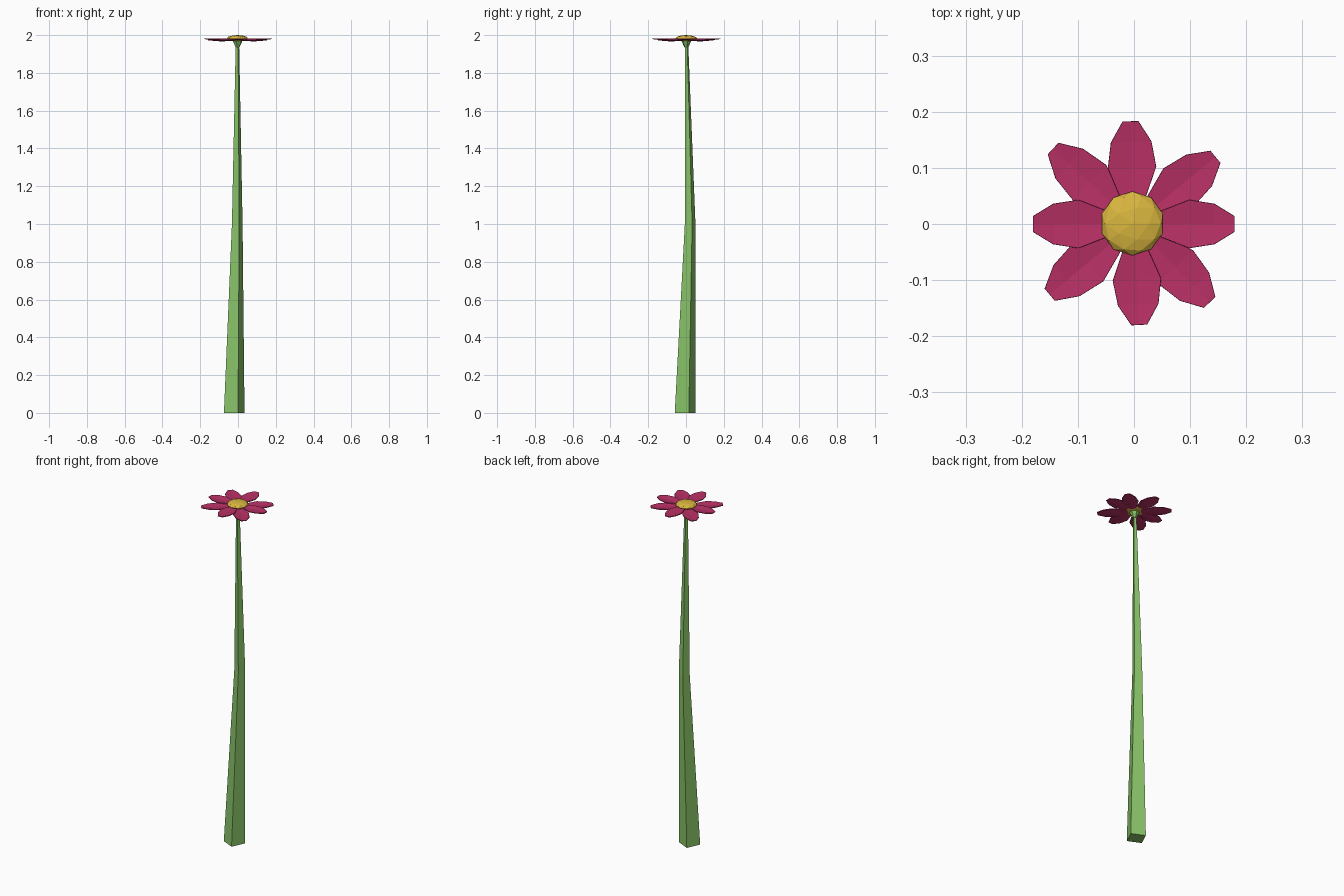
import bpy, bmesh, math
from mathutils import Vector, Matrix

if "Cube" in bpy.data.objects:
    bpy.data.objects.remove(bpy.data.objects["Cube"])


def material(name, color):
    m = bpy.data.materials.new(name)
    m.diffuse_color = (*color, 1)
    m.use_nodes = True
    m.node_tree.nodes["Principled BSDF"].inputs["Base Color"].default_value = m.diffuse_color
    return m


GREEN = material("stem_green", (0.25, 0.55, 0.14))
PINK = material("petal_pink", (0.48, 0.03, 0.13))
GOLD = material("centre_gold", (0.70, 0.47, 0.05))


def finish(bm, name, mat):
    bmesh.ops.recalc_face_normals(bm, faces=bm.faces)
    me = bpy.data.meshes.new(name)
    bm.to_mesh(me)
    bm.free()
    me.materials.append(mat)
    ob = bpy.data.objects.new(name, me)
    bpy.context.collection.objects.link(ob)
    return ob


def loft(name, rings, sides, turn, mat):
    """Closed tapering tube through (x, y, z, radius) rings."""
    bm = bmesh.new()
    loops = []
    for x, y, z, r in rings:
        loops.append([bm.verts.new((x + r * math.cos(turn + 2 * math.pi * i / sides),
                                    y + r * math.sin(turn + 2 * math.pi * i / sides), z))
                      for i in range(sides)])
    for a, b in zip(loops, loops[1:]):
        for i in range(sides):
            j = (i + 1) % sides
            bm.faces.new((a[i], a[j], b[j], b[i]))
    bm.faces.new(loops[0])
    bm.faces.new(loops[-1])
    return finish(bm, name, mat)


# Square, slightly bent stem
loft("stem", [(-0.02, -0.005, 0, 0.058), (-0.004, 0.022, 1.0, 0.030),
              (-0.003, 0.003, 1.94, 0.010)], 4, math.radians(20), GREEN)

# Flared cup under the flower
loft("flower_cup", [(-0.003, 0.002, 1.935, 0.010), (-0.002, 0.002, 1.955, 0.020),
                    (-0.002, 0.002, 1.971, 0.027)], 6, 0.3, GREEN)

# Flattened faceted centre
bm = bmesh.new()
bmesh.ops.create_icosphere(bm, subdivisions=2, radius=1, matrix=Matrix.Translation(
    (-0.003, 0.001, 1.983)) @ Matrix.Diagonal((0.057, 0.057, 0.017, 1)))
finish(bm, "flower_centre", GOLD)

# Petal profile: distance along length (fraction), half width, droop of the midrib
PROFILE = [(0.10, 0.010, 0.001), (0.28, 0.024, 0.003), (0.55, 0.043, 0.005),
           (0.80, 0.036, 0.004), (1.0, 0.014, 0.0)]


def petal(name, angle, length, base_z, tip_z):
    bm = bmesh.new()
    rot = Matrix.Rotation(math.radians(angle), 4, 'Z')
    rows = []
    for t, w, dip in PROFILE:
        z = base_z + (tip_z - base_z) * t
        rows.append([bm.verts.new(rot @ Vector((t * length, s * w, z - (0 if s else dip))))
                     for s in (-1, 0, 1)])
    for a, b in zip(rows, rows[1:]):
        for i in range(2):
            bm.faces.new((a[i], b[i], b[i + 1], a[i + 1]))
    ob = finish(bm, name, PINK)
    sol = ob.modifiers.new("thickness", 'SOLIDIFY')
    sol.thickness = 0.004
    sol.offset = 0


# Eight petals: upright-axis ones sit above the diagonal ones
for i, (ang, length) in enumerate([(0, 0.179), (39.5, 0.188), (92, 0.183), (137, 0.197),
                                   (180, 0.180), (220, 0.196), (273, 0.180), (314, 0.194)]):
    if i % 2:
        petal(f"petal_{i + 1}", ang, length, 1.974, 1.974)
    else:
        petal(f"petal_{i + 1}", ang, length, 1.979, 1.981)
